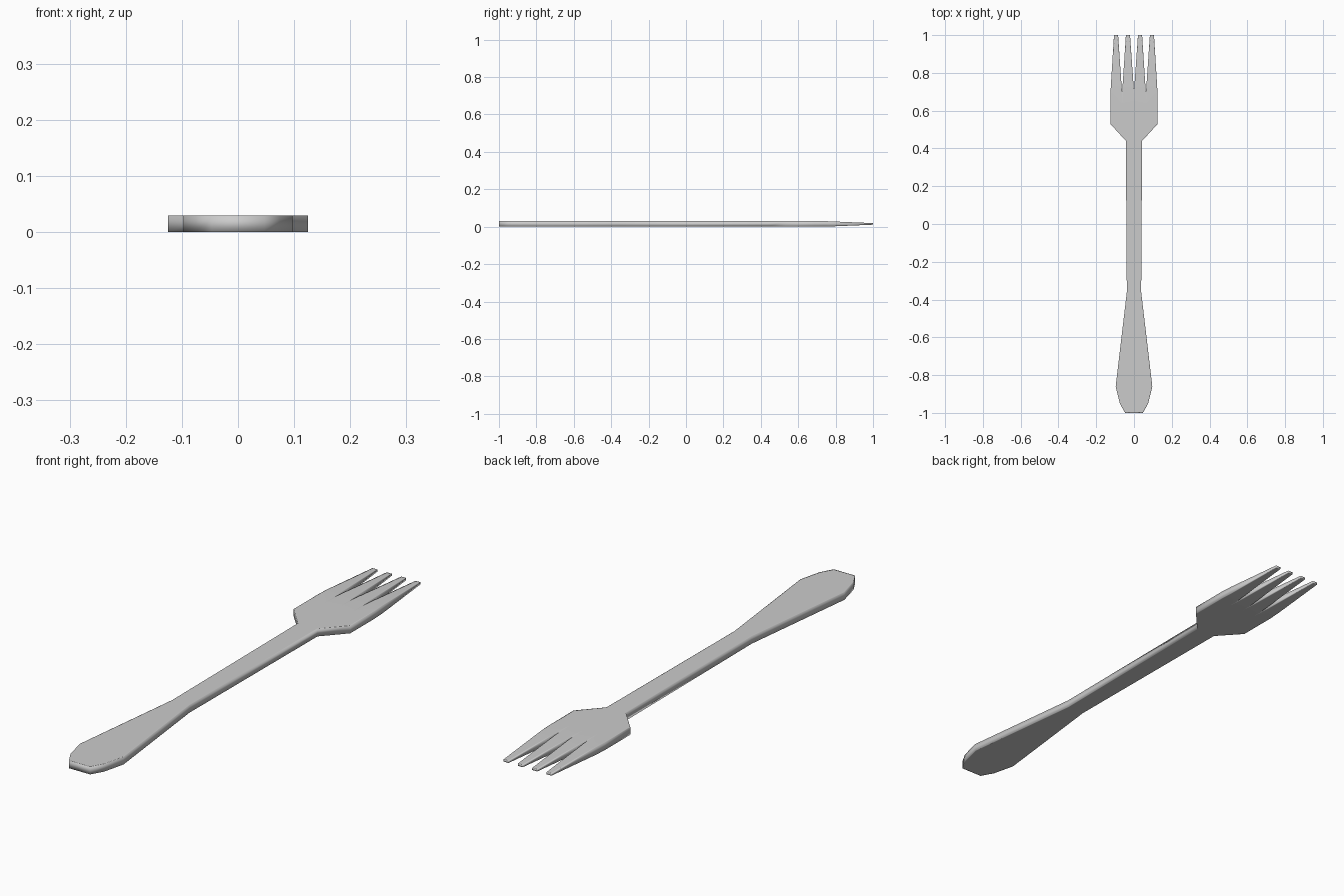
import bpy, bmesh

if "Cube" in bpy.data.objects:
    bpy.data.objects.remove(bpy.data.objects["Cube"])

THICK = 0.03
TAPER_Y = 0.74      # tines start thinning here
TIP_SCALE = 0.28

# Right half of the fork outline, from handle end to the middle slot
half = [(0.047, -1.0), (0.075, -0.95), (0.097, -0.86), (0.038, -0.36),
        (0.043, 0.44), (0.125, 0.53), (0.125, 0.69)]
# Tines, each followed by the slot on its inner side
for centre, slot in ((0.095, (0.063, 0.69)), (0.032, (0.0, 0.70))):
    half += [(centre + 0.011, 1.0), (centre - 0.011, 1.0), slot]
outline = half + [(-x, y) for x, y in reversed(half[:-1])]

# Flat plate from the outline
bm = bmesh.new()
base = bm.faces.new([bm.verts.new((x, y, 0)) for x, y in outline])
ext = bmesh.ops.extrude_face_region(bm, geom=[base], use_keep_orig=True)
bmesh.ops.translate(bm, vec=(0, 0, THICK),
                    verts=[g for g in ext["geom"] if isinstance(g, bmesh.types.BMVert)])
bmesh.ops.recalc_face_normals(bm, faces=bm.faces[:])

# Narrow rim on top and bottom keeps the soft shading near the edges
for face in [f for f in bm.faces if abs(f.normal.z) > 0.9]:
    bmesh.ops.inset_region(bm, faces=[face], thickness=0.004, use_even_offset=True)

# Thin the tines towards their tips
bmesh.ops.bisect_plane(bm, geom=bm.verts[:] + bm.edges[:] + bm.faces[:],
                       plane_co=(0, TAPER_Y, 0), plane_no=(0, 1, 0))
for v in bm.verts:
    t = max(0, (v.co.y - TAPER_Y) / (1 - TAPER_Y))
    mid = THICK / 2
    v.co.z = mid + (v.co.z - mid) * (1 + (TIP_SCALE - 1) * t)
bmesh.ops.triangulate(bm, faces=[f for f in bm.faces if len(f.verts) > 4])

mesh = bpy.data.meshes.new("fork")
bm.to_mesh(mesh)
bm.free()
mesh.shade_smooth()
fork = bpy.data.objects.new("fork", mesh)
bpy.context.collection.objects.link(fork)
